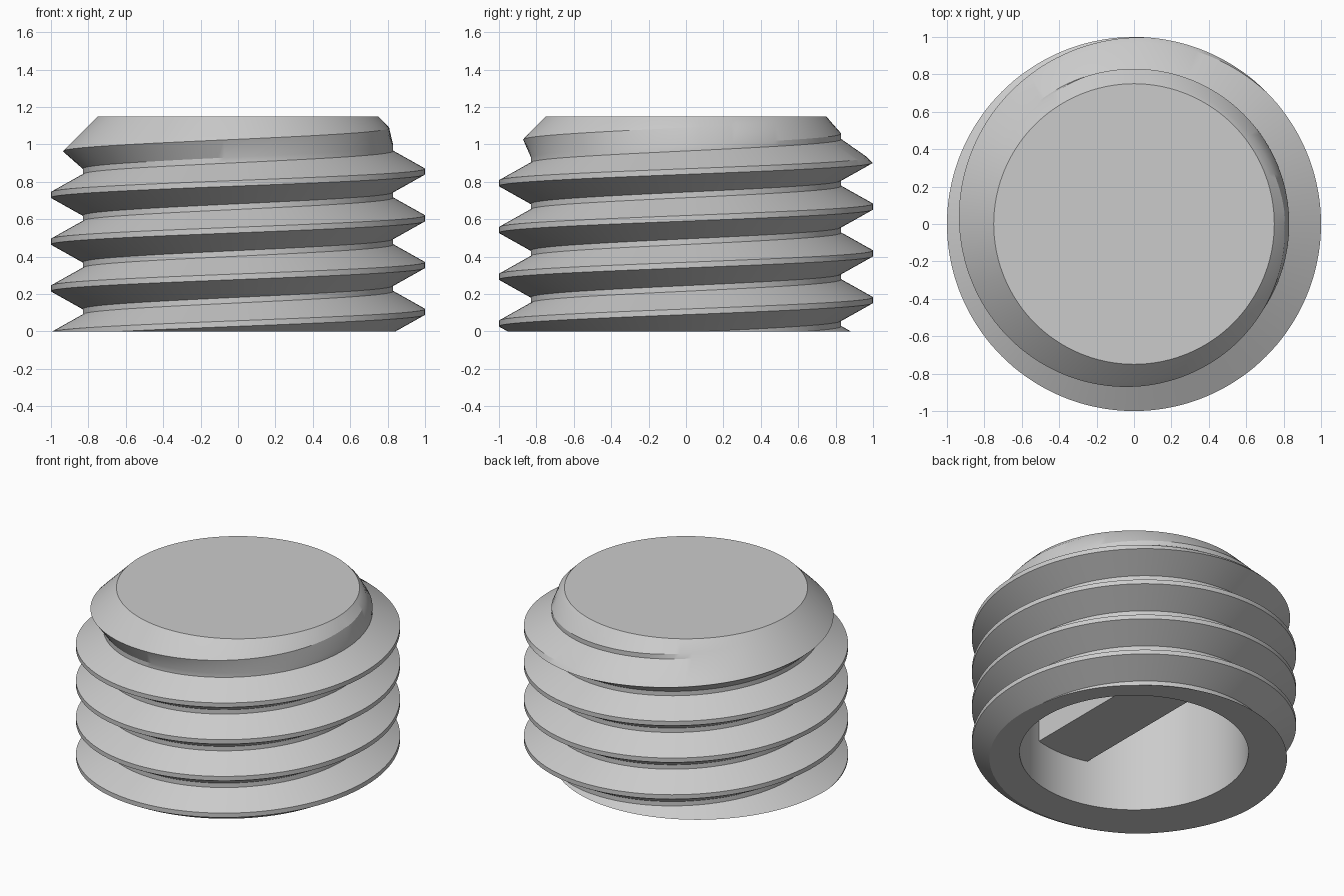
import bpy, bmesh, math

if "Cube" in bpy.data.objects:
    bpy.data.objects.remove(bpy.data.objects["Cube"])

N = 144                    # columns around the plug
PITCH, START = 0.25, 0.105  # thread pitch, crest height at angle zero
ROOT, CREST = 0.83, 1.0
TOP, HOLE, CEIL = 1.15, 0.706, 1.0

metal = bpy.data.materials.new("light grey metal")
metal.diffuse_color = (0.6, 0.6, 0.6, 1)
metal.use_nodes = True
metal.node_tree.nodes["Principled BSDF"].inputs["Base Color"].default_value = metal.diffuse_color


def finish(bm, name):
    bmesh.ops.remove_doubles(bm, verts=bm.verts, dist=0.0002)
    bmesh.ops.recalc_face_normals(bm, faces=bm.faces)
    me = bpy.data.meshes.new(name)
    bm.to_mesh(me)
    bm.free()
    ob = bpy.data.objects.new(name, me)
    bpy.context.collection.objects.link(ob)
    me.materials.append(metal)
    bpy.ops.object.select_all(action='DESELECT')
    ob.select_set(True)
    bpy.context.view_layer.objects.active = ob
    bpy.ops.object.shade_smooth_by_angle(angle=math.radians(25))
    return ob


def crest(t):
    # full crest, then a linear run-out over the last three quarter turns
    if t <= 3.25:
        return CREST
    return CREST - 0.26 * (t - 3.25) if t <= 4.001 else ROOT


def radius(z, u):
    k = round((z - START) / PITCH - u)
    d = abs(z - START - PITCH * (k + u))
    f = min(1, max(0, (0.11 - d) / 0.095))
    return min(ROOT + (crest(k + u) - ROOT) * f, 0.75 + TOP - z)


# threaded body: one profile per angle, following the helix
bm = bmesh.new()
cols = []
for j in range(N + 1):
    u = j / N
    a = 2 * math.pi * u
    c, s = math.cos(a), math.sin(a)
    pts = [(0, CEIL), (HOLE, CEIL), (HOLE, 0)]   # blind hole from below
    for k in range(-2, 6):
        for off in (-0.11, -0.015, 0.015, 0.11):
            z = min(TOP, max(0, START + PITCH * (k + u) + off))
            pts.append((radius(z, u), z))
    pts.append((0, TOP))
    cols.append([bm.verts.new((r * c, r * s, z)) for r, z in pts])
for A, B in zip(cols, cols[1:]):
    for i in range(len(A) - 1):
        bm.faces.new((A[i], B[i], B[i + 1], A[i + 1]))
bmesh.ops.remove_doubles(bm, verts=bm.verts, dist=0.0002)
bmesh.ops.dissolve_degenerate(bm, edges=bm.edges, dist=0.0001)
finish(bm, "threaded_plug")

# grip bar across the hole
bm = bmesh.new()
R = HOLE + 0.004
half = math.asin(0.195 / R)
ring = []
for base in (math.pi / 2, -math.pi / 2):
    for i in range(13):
        a = base - half + 2 * half * i / 12
        ring.append(bm.verts.new((R * math.cos(a), R * math.sin(a), 0.31)))
face = bm.faces.new(ring)
ext = bmesh.ops.extrude_face_region(bm, geom=[face])
for v in ext["geom"]:
    if isinstance(v, bmesh.types.BMVert):
        v.co.z = CEIL + 0.005
finish(bm, "grip_bar")
